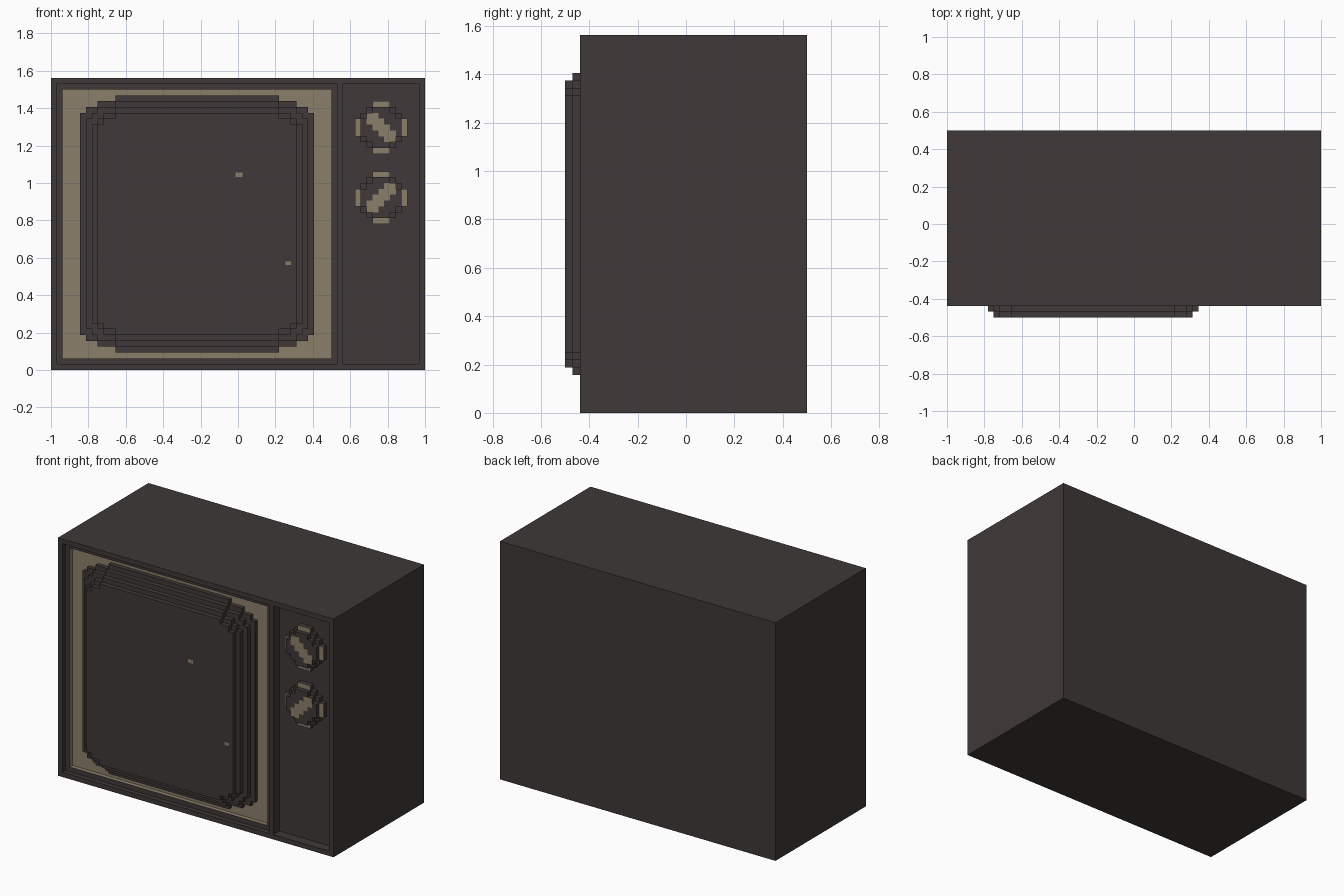
import bpy, bmesh
from mathutils import Vector

if "Cube" in bpy.data.objects:
    bpy.data.objects.remove(bpy.data.objects["Cube"])

U = 1 / 32                      # one block of the grid


def make_mat(name, col):
    m = bpy.data.materials.new(name)
    m.diffuse_color = (*col, 1)
    m.use_nodes = True
    m.node_tree.nodes["Principled BSDF"].inputs["Base Color"].default_value = m.diffuse_color
    return m


DARK = make_mat("dark brown casing", (0.050, 0.040, 0.040))
BEIGE = make_mat("dull beige trim", (0.258, 0.212, 0.147))


def finish(bm, name, mats):
    bmesh.ops.recalc_face_normals(bm, faces=bm.faces)
    me = bpy.data.meshes.new(name)
    bm.to_mesh(me)
    bm.free()
    ob = bpy.data.objects.new(name, me)
    for m in mats:
        me.materials.append(m)
    bpy.context.collection.objects.link(ob)
    return ob


def P(x, d, z):
    """Grid point: x from the left, d in depth from the foremost plane, z up."""
    return Vector(((x - 32) * U, d * U - 0.5, z * U))


def boxes(name, items, mats):
    """Several boxes (x0, x1, d0, d1, z0, z1) in one object."""
    bm = bmesh.new()
    for x0, x1, d0, d1, z0, z1 in items:
        vs = bmesh.ops.create_cube(bm, size=1)["verts"]
        a, b = P(x0, d0, z0), P(x1, d1, z1)
        for v in vs:
            v.co = Vector([(a[i] + b[i]) / 2 + v.co[i] * (b[i] - a[i]) for i in range(3)])
    return finish(bm, name, mats)


def stepped_plate(name, cx, cz, steps, d0, d1, mat):
    """Block-cornered plate: steps are (half width, half height), narrow to wide."""
    q = []
    for i, (w, h) in enumerate(steps):
        q.append((w, h))
        if i + 1 < len(steps):
            q.append((w, steps[i + 1][1]))
    ring = q + [(x, -z) for x, z in reversed(q)] \
        + [(-x, -z) for x, z in q] + [(-x, z) for x, z in reversed(q)]
    bm = bmesh.new()
    f = bm.faces.new([bm.verts.new(P(cx + x, d0, cz + z)) for x, z in ring])
    ext = bmesh.ops.extrude_face_region(bm, geom=[f], use_keep_orig=True)["geom"]
    for v in ext:
        if isinstance(v, bmesh.types.BMVert):
            v.co.y += (d1 - d0) * U
    return finish(bm, name, [mat])


# casing and front rim
boxes("casing", [(0, 64, 4, 32, 0, 50)], [DARK])
boxes("front_rim", [(0, 1, 2, 4, 0, 50), (63, 64, 2, 4, 0, 50), (49, 50, 2, 4, 1, 49),
                    (1, 63, 2, 4, 0, 1), (1, 63, 2, 4, 49, 50)], [DARK])

# ledge around the screen bay, with beige inner walls
ledge = boxes("screen_ledge", [(1, 2, 3, 4, 1, 49), (48, 49, 3, 4, 1, 49),
                               (2, 48, 3, 4, 1, 2), (2, 48, 3, 4, 48, 49)], [DARK, BEIGE])
centre = P(25, 3, 25)
for f in ledge.data.polygons:
    if abs(f.normal.y) < 0.5 and f.normal.dot(centre - f.center) > 0:
        f.material_index = 1

# beige backing behind the screen
boxes("screen_backing", [(2, 48, 3.9, 4.1, 2, 48)], [BEIGE])

# bulging screen in four stepped layers
layers = [[(14, 22), (17, 21), (19, 20), (20, 19)],
          [(14, 21), (17, 20), (18, 19), (19, 18)],
          [(14, 20), (16, 19), (17, 18), (18, 17)],
          [(14, 19), (16, 18), (17, 17)]]
for i, s in enumerate(layers):
    stepped_plate(f"screen_layer_{i + 1}", 25, 25, s, 3 - i, 4 - i, DARK)

# small beige flecks on the screen
boxes("screen_flecks", [(31.6, 32.8, -0.02, 0.1, 33, 33.8),
                        (40.1, 41.1, -0.02, 0.1, 18, 18.6)], [BEIGE])

# two dials with beige end caps and a diagonal pointer
for n, (cz, sgn) in enumerate([(41.5, -1), (29.5, 1)]):
    cx = 56.5
    stepped_plate(f"dial_base_{n + 1}", cx, cz,
                  [(1.5, 4.5), (2.5, 3.5), (3.5, 2.5), (4.5, 1.5)], 3, 4, DARK)
    stepped_plate(f"dial_top_{n + 1}", cx, cz,
                  [(1.5, 3.5), (2.5, 2.5), (3.5, 1.5)], 2, 3, DARK)
    caps = []
    for s in (-1, 1):
        a, b = sorted((s * 3.5, s * 4.5))
        caps += [(cx - 1.5, cx + 1.5, 2.95, 3.1, cz + a, cz + b),
                 (cx + a, cx + b, 2.95, 3.1, cz - 1.5, cz + 1.5)]
    boxes(f"dial_caps_{n + 1}", caps, [BEIGE])
    cells = [(cx + i - 0.5, cx + i + 0.5, 1.95, 2.1, cz + sgn * j - 0.5, cz + sgn * j + 0.5)
             for i in range(-3, 4) for j in range(-3, 4)
             if abs(i - j) <= 1 and abs(i + j) <= 4]
    boxes(f"dial_pointer_{n + 1}", cells, [BEIGE])
